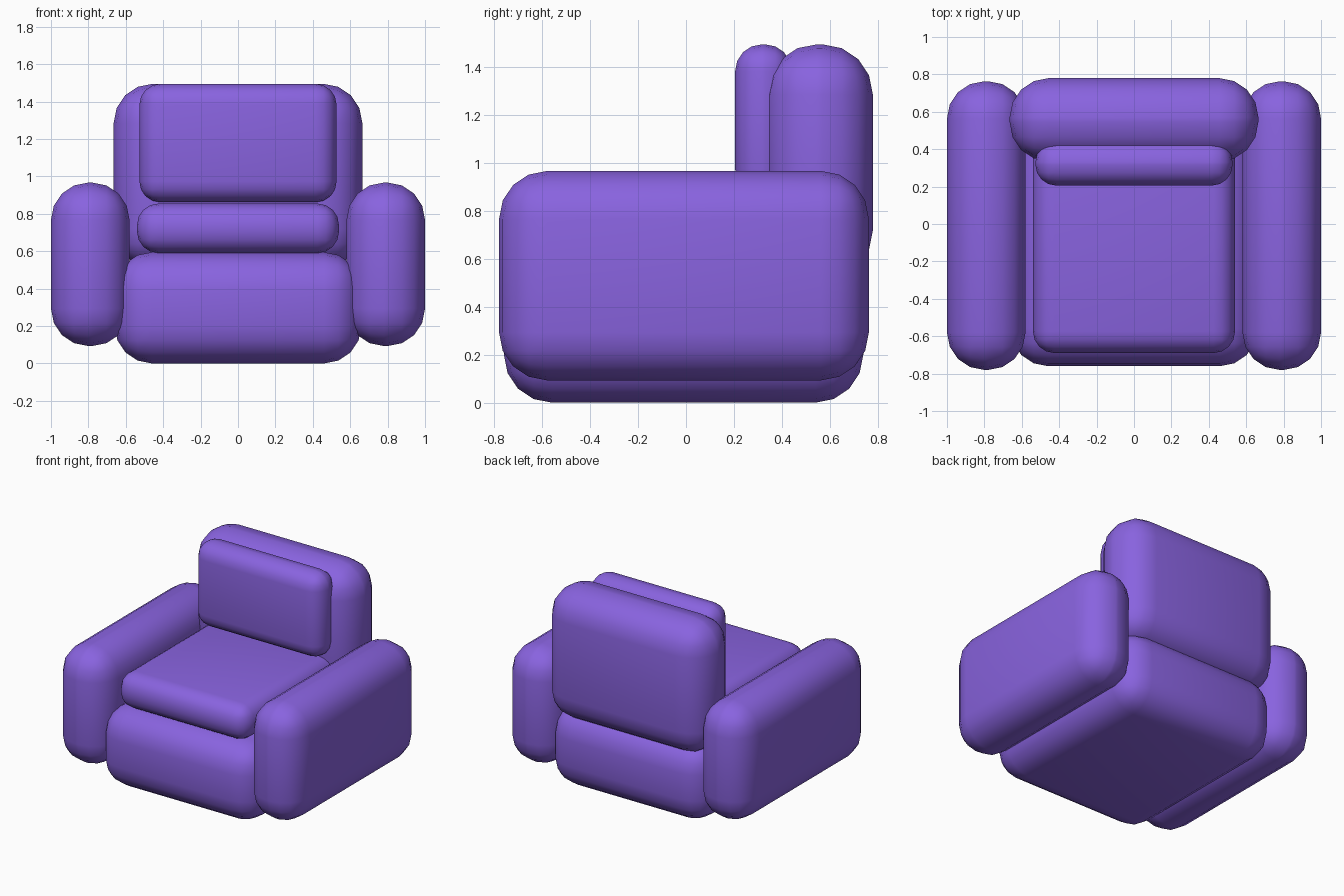
import bpy
import bmesh
from mathutils import Vector

default = bpy.data.objects.get("Cube")
if default:
    bpy.data.objects.remove(default, do_unlink=True)

# Upholstery colour
fabric = bpy.data.materials.new("purple_fabric")
fabric.use_nodes = True
colour = (0.25, 0.125, 0.74, 1.0)
fabric.diffuse_color = colour
shader = fabric.node_tree.nodes["Principled BSDF"]
shader.inputs["Base Color"].default_value = colour
shader.inputs["Roughness"].default_value = 0.7


def cushion(name, low, high, radius):
    """Padded block between two corners, with softly rounded edges."""
    low, high = Vector(low), Vector(high)
    size, centre = high - low, (low + high) / 2
    bm = bmesh.new()
    bmesh.ops.create_cube(bm, size=1)
    bmesh.ops.scale(bm, vec=size, verts=bm.verts)
    mesh = bpy.data.meshes.new(name)
    bm.to_mesh(mesh)
    bm.free()
    mesh.materials.append(fabric)
    mesh.shade_smooth()
    obj = bpy.data.objects.new(name, mesh)
    obj.location = centre
    bpy.context.collection.objects.link(obj)
    bevel = obj.modifiers.new("rounding", 'BEVEL')
    bevel.width = radius
    bevel.segments = 4
    bevel.limit_method = 'NONE'
    return obj


# Body of the armchair
cushion("base", (-0.66, -0.76, 0), (0.66, 0.74, 0.595), 0.2)
cushion("backrest", (-0.665, 0.335, 0.51), (0.665, 0.78, 1.495), 0.21)

# Armrests
for side, x in (("left", 0.79), ("right", -0.79)):
    cushion(side + "_armrest", (x - 0.21, -0.78, 0.093),
            (x + 0.21, 0.763, 0.967), 0.2)

# Loose cushions
cushion("seat_cushion", (-0.54, -0.69, 0.59), (0.54, 0.6, 0.855), 0.115)
cushion("back_cushion", (-0.527, 0.205, 0.862), (0.527, 0.442, 1.495), 0.112)
